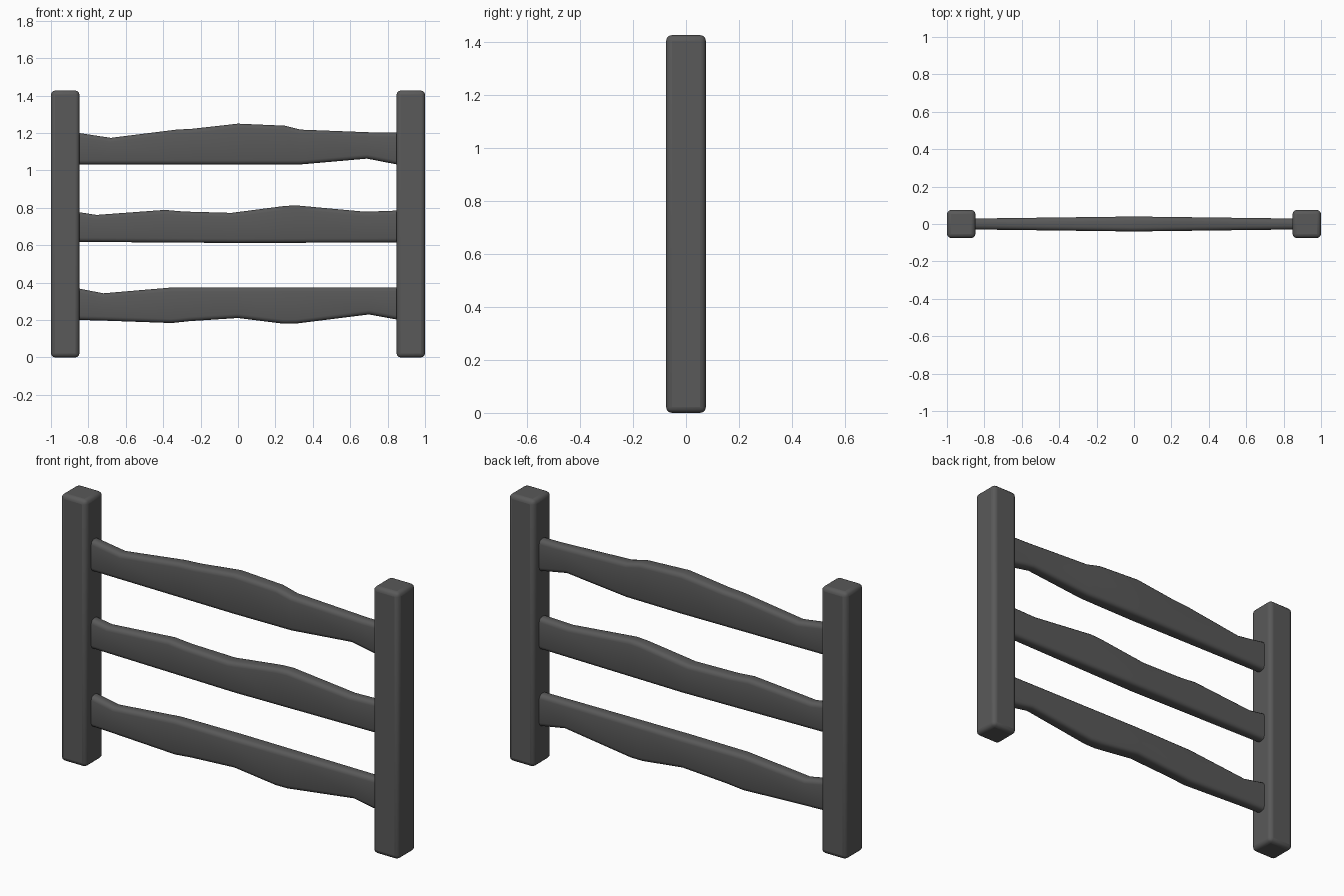
import bpy, bmesh, math

if "Cube" in bpy.data.objects:
    bpy.data.objects.remove(bpy.data.objects["Cube"])

# Dark charcoal material for every part
dark = bpy.data.materials.new("charcoal")
dark.diffuse_color = (0.1, 0.1, 0.1, 1)
dark.use_nodes = True
dark.node_tree.nodes["Principled BSDF"].inputs["Base Color"].default_value = dark.diffuse_color


def finish(obj):
    obj.data.materials.append(dark)
    bpy.ops.object.select_all(action='DESELECT')
    obj.select_set(True)
    bpy.context.view_layer.objects.active = obj
    bpy.ops.object.shade_smooth_by_angle(angle=math.radians(35))


def make_object(name, bm):
    bmesh.ops.recalc_face_normals(bm, faces=bm.faces)
    mesh = bpy.data.meshes.new(name)
    bm.to_mesh(mesh)
    bm.free()
    obj = bpy.data.objects.new(name, mesh)
    bpy.context.collection.objects.link(obj)
    return obj


def interp(points, x):
    if x <= points[0][0]:
        return points[0][1]
    for (x0, z0), (x1, z1) in zip(points, points[1:]):
        if x <= x1:
            return z0 + (z1 - z0) * (x - x0) / (x1 - x0)
    return points[-1][1]


def post(name, x):
    bm = bmesh.new()
    bmesh.ops.create_cube(bm, size=1)
    for v in bm.verts:
        v.co = (x + v.co.x * 0.152, v.co.y * 0.15, (v.co.z + 0.5) * 1.427)
    obj = make_object(name, bm)
    bevel = obj.modifiers.new("rounded_edges", 'BEVEL')
    bevel.width = 0.022
    bevel.segments = 3
    finish(obj)


def rail(name, top, bottom):
    # Loft a rounded rectangle along the wavy upper and lower outlines
    xs = sorted({p[0] for p in top + bottom} | {-0.87, 0.0, 0.87})
    bm = bmesh.new()
    rings = []
    for x in xs:
        zt, zb = interp(top, x), interp(bottom, x) - 0.004
        half = interp([(-0.87, 0.029), (0, 0.04), (0.87, 0.029)], x)
        r = 0.022
        ring = []
        for i, (sy, sz) in enumerate([(1, 1), (-1, 1), (-1, -1), (1, -1)]):
            cz = zt - r if sz > 0 else zb + r
            for k in range(4):
                a = math.radians(90 * i + 30 * k)
                ring.append(bm.verts.new((x, sy * (half - r) + r * math.cos(a),
                                          cz + r * math.sin(a))))
        rings.append(ring)
    n = len(rings[0])
    for a, b in zip(rings, rings[1:]):
        for i in range(n):
            j = (i + 1) % n
            bm.faces.new((a[i], a[j], b[j], b[i]))
    bm.faces.new(rings[0])
    bm.faces.new(rings[-1])
    finish(make_object(name, bm))


# Two end posts
post("left_post", -0.924)
post("right_post", 0.924)

# Three worn rails
rail("top_rail",
     [(-0.87, 1.203), (-0.68, 1.174), (-0.33, 1.218), (-0.24, 1.223), (0.0, 1.25),
      (0.25, 1.239), (0.335, 1.218), (0.75, 1.202), (0.87, 1.202)],
     [(-0.87, 1.036), (0.335, 1.036), (0.69, 1.067), (0.87, 1.032)])
rail("middle_rail",
     [(-0.87, 0.78), (-0.757, 0.762), (-0.39, 0.789), (-0.29, 0.78), (-0.035, 0.773),
      (0.25, 0.81), (0.31, 0.813), (0.68, 0.779), (0.87, 0.786)],
     [(-0.87, 0.622), (0.0, 0.616), (0.87, 0.619)])
rail("bottom_rail",
     [(-0.87, 0.372), (-0.72, 0.343), (-0.355, 0.374), (0.87, 0.375)],
     [(-0.87, 0.205), (-0.72, 0.201), (-0.355, 0.188), (-0.26, 0.198), (0.0, 0.215),
      (0.24, 0.185), (0.31, 0.185), (0.70, 0.234), (0.87, 0.203)])
